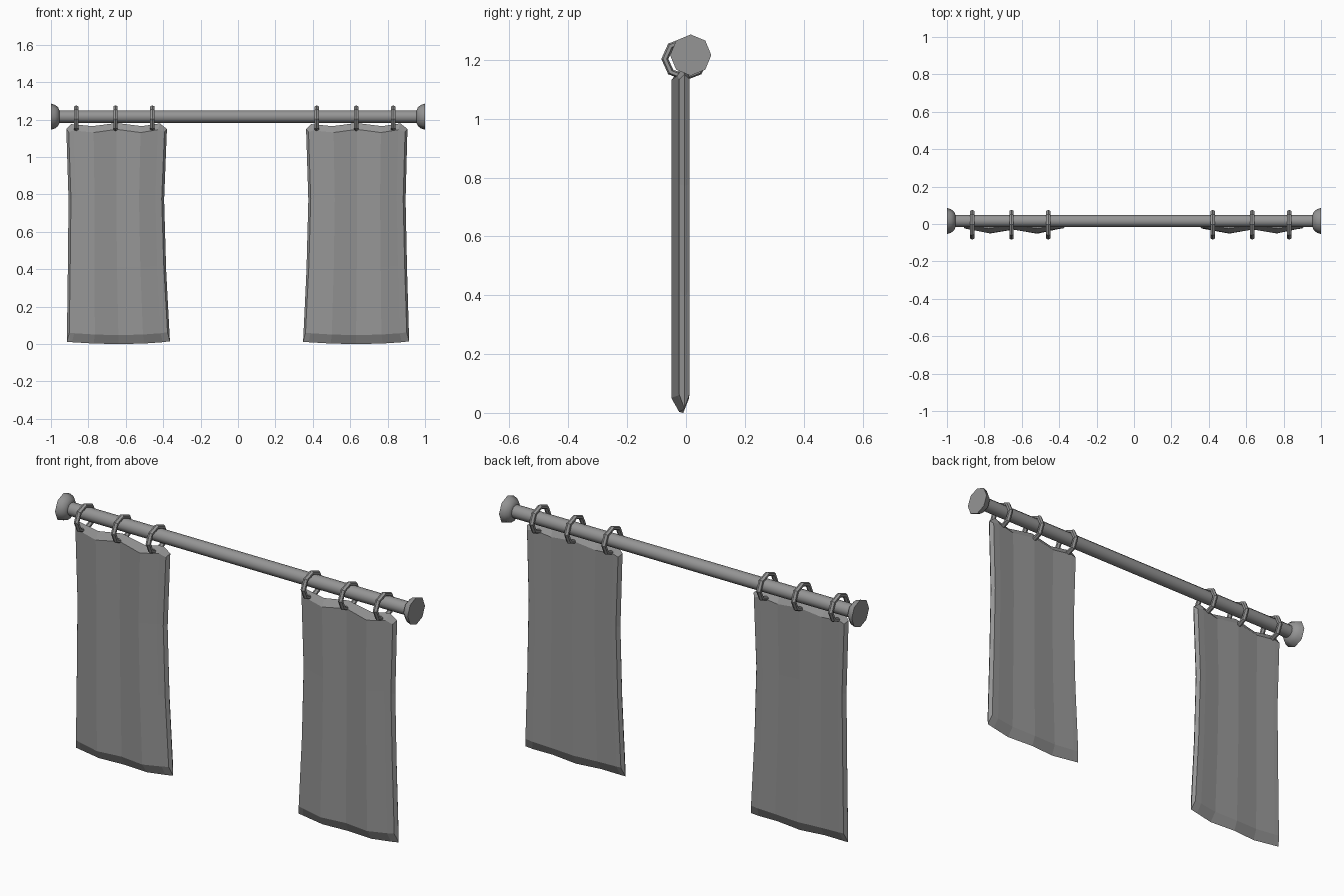
import bpy, bmesh, math
from mathutils import Matrix

cube = bpy.data.objects.get("Cube")
if cube:
    bpy.data.objects.remove(cube)

grey = bpy.data.materials.new("plain_grey")
grey.use_nodes = True
COLOUR = (0.3, 0.3, 0.3, 1)
grey.diffuse_color = COLOUR
grey.node_tree.nodes["Principled BSDF"].inputs["Base Color"].default_value = COLOUR

ROD_Y, ROD_Z = 0.016, 1.216


def finish(name, bm, angle):
    bmesh.ops.recalc_face_normals(bm, faces=bm.faces)
    mesh = bpy.data.meshes.new(name)
    bm.to_mesh(mesh)
    bm.free()
    mesh.materials.append(grey)
    obj = bpy.data.objects.new(name, mesh)
    bpy.context.collection.objects.link(obj)
    if angle:
        bpy.ops.object.select_all(action='DESELECT')
        obj.select_set(True)
        bpy.context.view_layer.objects.active = obj
        bpy.ops.object.shade_smooth_by_angle(angle=math.radians(angle))
    return obj


def lathe(name, profile, sides, angle):
    """Turn (x, radius) points around the rod axis, with closed ends."""
    bm = bmesh.new()
    rings = []
    for x, r in profile:
        rings.append([bm.verts.new((x, ROD_Y + r * math.sin(k * math.tau / sides),
                                    ROD_Z + r * math.cos(k * math.tau / sides)))
                      for k in range(sides)])
    for a, b in zip(rings, rings[1:]):
        for k in range(sides):
            n = (k + 1) % sides
            bm.faces.new((a[k], a[n], b[n], b[k]))
    bm.faces.new(rings[0])
    bm.faces.new(rings[-1])
    return finish(name, bm, angle)


def ring(name, x):
    """Eight-sided ring hanging on the rod."""
    bm = bmesh.new()
    loops = []
    for k in range(8):
        a = k * math.tau / 8
        loop = []
        for j in range(6):
            b = j * math.tau / 6
            r = 0.068 + 0.012 * math.cos(b)
            loop.append(bm.verts.new((x + 0.013 * math.sin(b),
                                      -0.004 + r * math.cos(a),
                                      1.203 + 0.92 * r * math.sin(a))))
        loops.append(loop)
    for k in range(8):
        p, q = loops[k], loops[(k + 1) % 8]
        for j in range(6):
            n = (j + 1) % 6
            bm.faces.new((p[j], p[n], q[n], q[j]))
    return finish(name, bm, 35)


# Curtain fold columns: position across, front depth, back depth, top height, bottom height
FOLDS = [
    (0.00, -0.024, 0.012, 1.150, 0.012),
    (0.05, -0.029, 0.011, 1.176, 0.010),
    (0.26, -0.050, 0.004, 1.165, 0.003),
    (0.50, -0.029, 0.010, 1.182, 0.000),
    (0.75, -0.050, 0.004, 1.165, 0.003),
    (0.93, -0.029, 0.011, 1.180, 0.010),
    (1.00, -0.023, 0.012, 1.150, 0.015),
]


def curtain(name, left_edge, right_edge):
    """Folded cloth: front and back sheets joined by a pointed rim."""
    bm = bmesh.new()
    rows, cols = len(left_edge), len(FOLDS)

    def point(i, j, layer):
        u, front, back, top, bottom = FOLDS[i]
        inset = 0 if layer == "rim" else 0.013
        lo, hi = left_edge[j] + inset, right_edge[j] - inset
        y = {"front": front, "back": back, "rim": (front + back) / 2}[layer]
        z0, z1 = bottom, top
        if layer != "rim":
            z0 += 0.048
            z1 -= 0.016 if i in (0, cols - 1) else 0.034
        return bm.verts.new((lo + (hi - lo) * u, y, z0 + (z1 - z0) * j / (rows - 1)))

    border = ([(i, 0) for i in range(cols)]
              + [(cols - 1, j) for j in range(1, rows)]
              + [(i, rows - 1) for i in range(cols - 2, -1, -1)]
              + [(0, j) for j in range(rows - 2, 0, -1)])
    rim = {key: point(*key, "rim") for key in border}
    for layer in ("front", "back"):
        sheet = {(i, j): point(i, j, layer) for i in range(cols) for j in range(rows)}
        for i in range(cols - 1):
            for j in range(rows - 1):
                bm.faces.new((sheet[i, j], sheet[i + 1, j],
                              sheet[i + 1, j + 1], sheet[i, j + 1]))
        for a, b in zip(border, border[1:] + border[:1]):
            bm.faces.new((sheet[a], sheet[b], rim[b], rim[a]))
    return finish(name, bm, 0)


# Rod and flared end caps
lathe("curtain_rod", [(-0.97, 0.033), (0.97, 0.033)], 12, 40)
for side, s in (("right", -1), ("left", 1)):
    lathe(side + "_end_cap",
          [(s * 0.955, 0.034), (s * 0.962, 0.05), (s * 0.978, 0.063), (s * 1.0, 0.07)], 8, 50)

# Rings
for n, x in enumerate((-0.865, -0.655, -0.458, 0.421, 0.632, 0.83)):
    ring("ring_%d" % (n + 1), x)

# Curtains, edges listed from bottom to top
curtain("right_curtain", (-0.915, -0.910, -0.906, -0.918), (-0.364, -0.384, -0.395, -0.380))
curtain("left_curtain", (0.348, 0.366, 0.376, 0.364), (0.915, 0.904, 0.896, 0.906))
